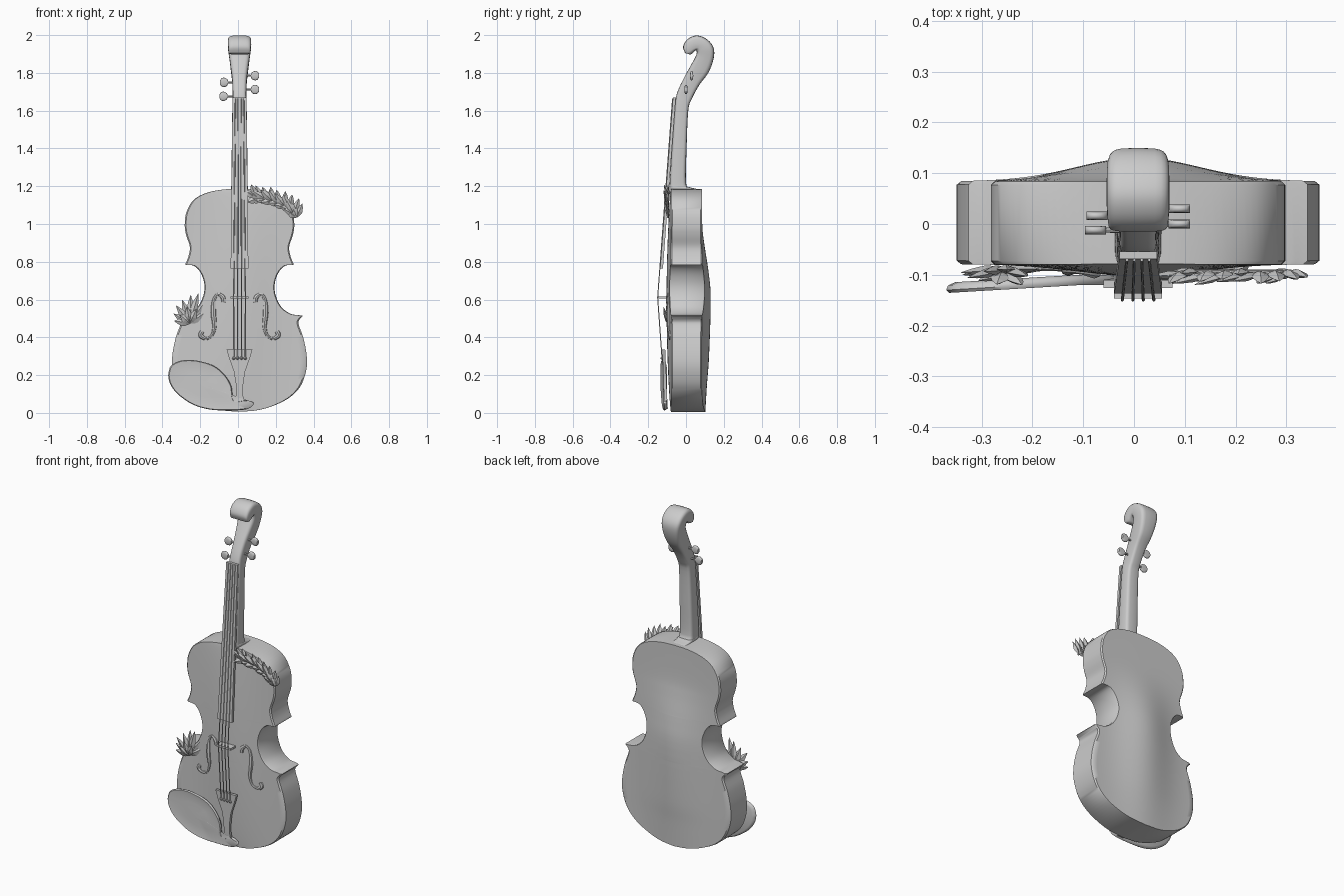
import bpy, bmesh, math, random
from mathutils import Vector

if "Cube" in bpy.data.objects:
    bpy.data.objects.remove(bpy.data.objects["Cube"])

random.seed(3)
CX = 0.008  # centre line of the instrument


def loft(name, rings, angle=35, smooth=True):
    """Skin a list of closed rings and cap both ends."""
    bm = bmesh.new()
    rows = [[bm.verts.new(p) for p in r] for r in rings]
    n = len(rows[0])
    for a, b in zip(rows, rows[1:]):
        for i in range(n):
            bm.faces.new((a[i], a[(i + 1) % n], b[(i + 1) % n], b[i]))
    bm.faces.new(rows[0][::-1])
    bm.faces.new(rows[-1])
    bmesh.ops.remove_doubles(bm, verts=bm.verts[:], dist=1e-5)
    bmesh.ops.recalc_face_normals(bm, faces=bm.faces[:])
    me = bpy.data.meshes.new(name)
    bm.to_mesh(me)
    bm.free()
    ob = bpy.data.objects.new(name, me)
    bpy.context.collection.objects.link(ob)
    if smooth:
        bpy.ops.object.select_all(action='DESELECT')
        bpy.context.view_layer.objects.active = ob
        ob.select_set(True)
        bpy.ops.object.shade_smooth_by_angle(angle=math.radians(angle))
    return ob


def spline(pts, n=5):
    """Catmull-Rom samples through points of any dimension."""
    out = []
    for i in range(len(pts) - 1):
        p0, p1, p2 = pts[max(i - 1, 0)], pts[i], pts[i + 1]
        p3 = pts[min(i + 2, len(pts) - 1)]
        for k in range(n):
            t = k / n
            out.append(tuple(0.5 * (2 * b + (c - a) * t + (2 * a - 5 * b + 4 * c - d) * t * t
                                    + (3 * b - a - 3 * c + d) * t ** 3)
                             for a, b, c, d in zip(p0, p1, p2, p3)))
    return out + [tuple(pts[-1])]


def tube(name, pts, radii, sides=8):
    """Round tube through points."""
    pts = [Vector(p) for p in pts]
    rings = []
    for i, p in enumerate(pts):
        d = (pts[min(i + 1, len(pts) - 1)] - pts[max(i - 1, 0)]).normalized()
        u = d.cross(Vector((0, 1, 0)) if abs(d.y) < 0.9 else Vector((1, 0, 0))).normalized()
        v = d.cross(u)
        rings.append([p + radii[i] * (u * math.cos(a) + v * math.sin(a))
                      for a in (2 * math.pi * k / sides for k in range(sides))])
    return loft(name, rings)


def rect(hw, y0, y1, z):
    return [(CX - hw, y0, z), (CX + hw, y0, z), (CX + hw, y1, z), (CX - hw, y1, z)]


# body: front and back arched about the centre line
def front(x, z):
    return -0.079 - 0.024 * math.exp(-(x / 0.17) ** 2) * math.sin(math.pi * min(max(z / 1.18, 0), 1)) ** 0.7


ARCH = spline([(0, .018), (.15, .027), (.3, .038), (.6, .047), (.75, .035), (.9, .012), (1.0, .002), (1.2, 0)])


def back(x, z):
    a = next((q[1] for q in ARCH if q[0] >= z), 0)
    for p, q in zip(ARCH, ARCH[1:]):
        if p[0] <= z <= q[0]:
            a = p[1] + (q[1] - p[1]) * (z - p[0]) / (q[0] - p[0])
    return 0.084 + a * math.exp(-(x / 0.17) ** 2)


lower = [(.0, .006), (.1, .015), (.19, .042), (.27, .085), (.325, .145), (.354, .23), (.355, .31),
         (.337, .40), (.314, .465), (.315, .49), (.334, .512)]
waist = [(.334, .515), (.31, .518), (.27, .525), (.222, .56), (.192, .62), (.186, .68), (.205, .74), (.24, .778),
         (.287, .783)]
upper = [(.287, .787), (.27, .83), (.263, .88), (.282, .94), (.29, .99), (.282, 1.06), (.245, 1.125), (.18, 1.163),
         (.09, 1.182), (0, 1.186)]
U = [-1, -.975] + [-.9 + .1 * i for i in range(19)] + [.975, 1]
rings = []
for x, z in spline(lower) + spline(waist) + spline(upper):
    x = max(x, 0)
    f = [(CX + x * u, front(x * u, z) + (.007 if abs(u) == 1 else 0), z) for u in U]
    b = [(CX + x * u, back(x * u, z) - (.007 if abs(u) == 1 else 0), z) for u in U]
    rings.append(f + b[::-1])
loft("body", rings, 40)

# neck and scroll: front y,z / back y,z / half width
neck = [(-.085, 1.14, .082, 1.14, .047), (-.087, 1.18, .07, 1.18, .046), (-.087, 1.195, .02, 1.195, .045),
        (-.086, 1.22, .0, 1.22, .043), (-.075, 1.4, .003, 1.4, .041), (-.058, 1.63, .012, 1.60, .038),
        (-.045, 1.70, .03, 1.66, .036), (-.01, 1.775, .07, 1.735, .039), (.02, 1.83, .118, 1.80, .046),
        (.05, 1.885, .145, 1.87, .054), (.057, 1.91, .147, 1.93, .06), (.052, 1.92, .115, 1.975, .062),
        (.04, 1.91, .06, 1.998, .062), (.03, 1.90, .01, 1.98, .061), (.02, 1.897, -.015, 1.94, .058),
        (.012, 1.9, -.005, 1.905, .054)]
rings = []
for fy, fz, by, bz, hw in spline(neck, 4):
    r = []
    for k in range(24):
        a = 2 * math.pi * k / 24
        c, s = (math.copysign(abs(v) ** 0.45, v) for v in (math.cos(a), math.sin(a)))
        t = (s + 1) / 2
        r.append((CX + hw * c, fy + (by - fy) * t, fz + (bz - fz) * t))
    rings.append(r)
loft("neck_and_scroll", rings, 50)

# fingerboard, bridge and tailpiece
loft("fingerboard", [rect(.047, -.137, -.122, .765), rect(.037, -.069, -.054, 1.67)])
loft("bridge", [rect(.047, -.147, -.095, .605), rect(.047, -.147, -.095, .617)])
tail = [(.02, .022, -.112), (.07, .022, -.115), (.1, .018, -.117), (.16, .02, -.119), (.22, .03, -.121),
        (.29, .055, -.124), (.335, .068, -.126)]
loft("tailpiece", [rect(hw, y, y + .016, z) for z, hw, y in tail])

# strings with end beads
for i in range(4):
    k = (i - 1.5) / 1.5
    tube(f"string_{i + 1}", [(CX + .022 * k, -.071, 1.665), (CX + .031 * k, -.150, .611),
                             (CX + .03 * k, -.127, .29)], [.003] * 3, 6)
    c = Vector((CX + .03 * k, -.126, .29))
    tube(f"string_bead_{i + 1}", [c + Vector((0, 0, .009 * t)) for t in (-1, -.6, 0, .6, 1)],
         [.001, .007, .009, .007, .001])

# tuning pegs: side, y, z
for i, (s, y, z) in enumerate([(1, .03, 1.785), (1, .0, 1.712), (-1, .016, 1.75), (-1, -.012, 1.676)]):
    x0 = CX + s * .02
    x1 = CX + s * (.06 if z > 1.7 else .063)
    tube(f"peg_shaft_{i + 1}", [(x0, y, z), (x1 + s * .004, y, z)], [.006, .005])
    rings = []
    for t, h in [(0, .008), (.1, .016), (.3, .023), (.6, .025), (.85, .021), (1, .012)]:
        rings.append([(x1 + s * .042 * t, y + .0085 * math.copysign(abs(math.sin(a)) ** .6, math.sin(a)),
                       z + h * math.cos(a)) for a in (2 * math.pi * j / 16 for j in range(16))])
    loft(f"peg_head_{i + 1}", rings, 50)

# chin rest: dished plate with a clamp tongue
rest = spline([(-.37, .20), (-.355, .25), (-.30, .277), (-.22, .277), (-.13, .25), (-.07, .20), (-.035, .14),
               (-.028, .08), (-.01, .055), (.04, .062), (.078, .057), (.078, .038), (.04, .018), (-.05, .013),
               (-.15, .018), (-.24, .045), (-.32, .10), (-.36, .155), (-.37, .20)], 4)[:-1]


def rest_ring(s, y):
    return [(-.19 + (x + .19) * s, y + .06 * min(x + .1, 0) * s, .15 + (z - .15) * s) for x, z in rest]


loft("chin_rest", [rest_ring(.9, -.1), rest_ring(.98, -.105), rest_ring(1, -.114), rest_ring(.97, -.12),
                   rest_ring(.8, -.118), rest_ring(.5, -.119), rest_ring(.2, -.121)], 50)

# sound holes: curled ribbons set on the belly
hole = spline([(.083, .585, 1.3), (.088, .612, 1.5), (.112, .628, 1), (.134, .60, 1.2), (.138, .53, 1.7),
               (.132, .46, 1.4), (.146, .41, 1), (.178, .393, 1.1), (.205, .41, 1.6), (.198, .432, 1.4)], 4)
for s, n in ((1, "right"), (-1, "left")):
    tube(f"sound_hole_{n}", [(CX + s * x, front(x, z) + .004, z) for x, z, r in hole],
         [.009 * r for x, z, r in hole])


# leaves: four sided blades with a raised midrib
def leaf(name, base, ang, length, width, lift):
    d = Vector((math.cos(ang), -lift, math.sin(ang))).normalized()
    side = d.cross(Vector((0, 1, 0))).normalized()
    up = side.cross(d)
    rings = []
    for t, w in ((0, .12), (.25, .8), (.45, 1), (.75, .6), (1, .02)):
        p = Vector(base) + d * length * t
        rings.append([p + side * width * w, p + up * width * .45 * w, p - side * width * w,
                      p - up * width * .45 * w])
    loft(name, rings, smooth=False)


stem = spline([(.31, 1.035), (.275, 1.075), (.215, 1.11), (.15, 1.13), (.10, 1.135)], 2)
tube("leaf_spray_stem", [(x, -.095, z) for x, z in stem], [.005] * len(stem))
for i, (x, z) in enumerate(stem):
    g = math.radians(125 + 45 * i / 8)
    for j, da in enumerate((-.95, -.3, .5)):
        leaf(f"spray_leaf_{i + 1}_{j + 1}", (x, -.092 - .006 * (j == 1), z), g + da + random.uniform(-.12, .12),
             random.uniform(.07, .09) * (.75 if j == 2 else 1), .018, random.uniform(.05, .35))
for i, (a, l) in enumerate([(172, .085), (150, .10), (128, .12), (108, .13), (88, .15), (74, .165), (55, .12),
                            (35, .09), (100, .09), (65, .085), (140, .07)]):
    leaf(f"tuft_leaf_{i + 1}", (-.255, -.088 - .008 * (i > 7), .475), math.radians(a), l, .021,
         random.uniform(.0, .15) + .2 * (i > 7))
